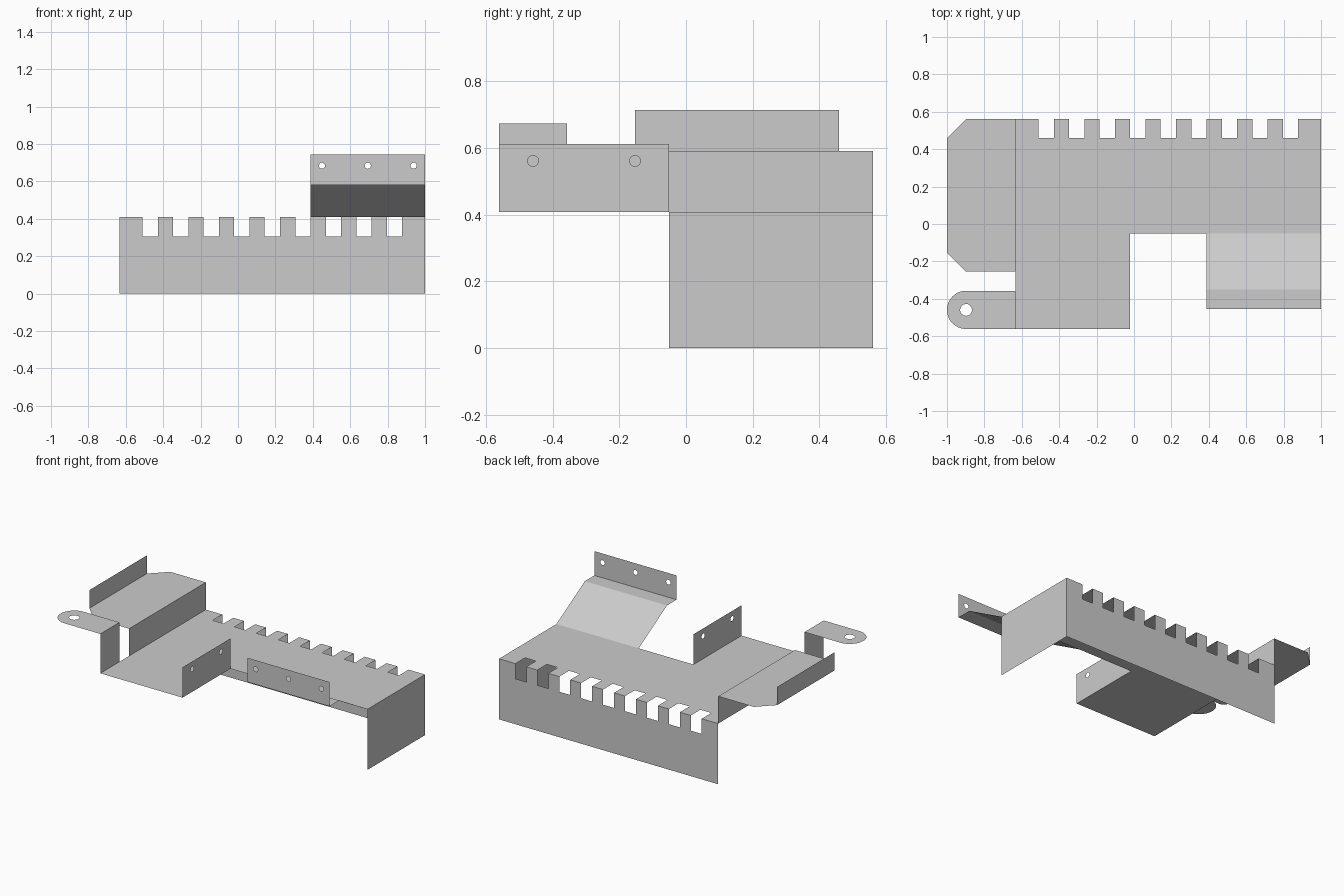
import bpy, bmesh
from math import sin, cos, pi, radians
from mathutils import Vector

cube = bpy.data.objects.get("Cube")
if cube:
    bpy.data.objects.remove(cube)

U = 2 / 98                                # one drawing unit
CORNER = Vector((49, 27.5, 0))            # drawing corner to centre
X, Y, Z = Vector((1, 0, 0)), Vector((0, 1, 0)), Vector((0, 0, 1))

steel = bpy.data.materials.new("grey_sheet_metal")
steel.use_nodes = True
steel.diffuse_color = (0.6, 0.6, 0.6, 1)
steel.node_tree.nodes["Principled BSDF"].inputs["Base Color"].default_value = (0.6, 0.6, 0.6, 1)


def arc(cx, cy, r, start, end, steps):
    return [(cx + r * cos(start + (end - start) * i / steps),
             cy + r * sin(start + (end - start) * i / steps)) for i in range(steps + 1)]


def hole(cx, cy, r):
    return arc(cx, cy, r, 0, 2 * pi, 24)[:-1]


def sheet(name, origin, a, b, outline, holes=()):
    """Flat panel: outline and holes in the plane spanned by a and b."""
    bm = bmesh.new()
    for loop in [outline, *holes]:
        verts = [bm.verts.new((Vector(origin) + a * p + b * q - CORNER) * U) for p, q in loop]
        for i, v in enumerate(verts):
            bm.edges.new((v, verts[i - 1]))
    normal = a.cross(b)
    bmesh.ops.triangle_fill(bm, edges=bm.edges[:], use_beauty=True, normal=normal)
    for f in bm.faces:
        f.normal_update()
        if f.normal.dot(normal) < 0:
            f.normal_flip()
    mesh = bpy.data.meshes.new(name)
    bm.to_mesh(mesh)
    bm.free()
    mesh.materials.append(steel)
    obj = bpy.data.objects.new(name, mesh)
    bpy.context.collection.objects.link(obj)
    return obj


def rect(w, h):
    return [(0, 0), (w, 0), (w, h), (0, h)]


def notched_edge(top):
    """Nine square notches along the rear fold, listed right to left."""
    pts = [(80, top)]
    for i in reversed(range(9)):
        s = 6 + 8 * i
        pts += [(s + 4, top), (s + 4, top - 5), (s, top - 5), (s, top)]
    return pts + [(0, top)]


# Main body: top plate, rear wall and end wall
sheet("top_plate", (18, 0, 20), X, Y,
      [(0, 0), (30, 0), (30, 25), (80, 25)] + notched_edge(55))
sheet("rear_wall", (18, 55, 0), X, Z, [(0, 0), (80, 0)] + notched_edge(20))
sheet("end_wall", (98, 25, 0), Y, Z, rect(30, 20))

# Upright tab beside the cutout
sheet("upright_tab", (48, 0, 20), Y, Z, rect(25, 10),
      [hole(5, 7.5, 0.8), hole(20, 7.5, 0.8)])

# Raised wing with chamfered corners and a lip
sheet("wing_riser", (18, 15, 20), Y, Z, rect(40, 9))
sheet("wing_plate", (0, 15, 29), X, Y,
      [(5, 0), (18, 0), (18, 40), (5, 40), (0, 35), (0, 5)])
sheet("wing_lip", (0, 20, 29), Y, Z, rect(30, 6))

# Rounded lug on its riser
sheet("lug_riser", (18, 0, 20), Y, Z, rect(10, 13))
sheet("lug", (0, 0, 33), X, Y,
      [(18, 0), (18, 10)] + arc(5, 5, 5, pi / 2, 3 * pi / 2, 24), [hole(5, 5, 1.55)])

# Sloping arm, shelf and drilled flange
slope = Vector((0, -cos(radians(30)), sin(radians(30))))
foot = Vector((68, 25, 20))
shelf = foot + slope * 17
flange = shelf - Y * 5
sheet("sloping_arm", foot, -X, slope, [(-p, q) for p, q in rect(30, 17)])
sheet("arm_shelf", flange, X, Y, rect(30, 5))
sheet("arm_flange", flange, X, Z, rect(30, 8), [hole(x, 5, 0.8) for x in (3, 15, 27)])
